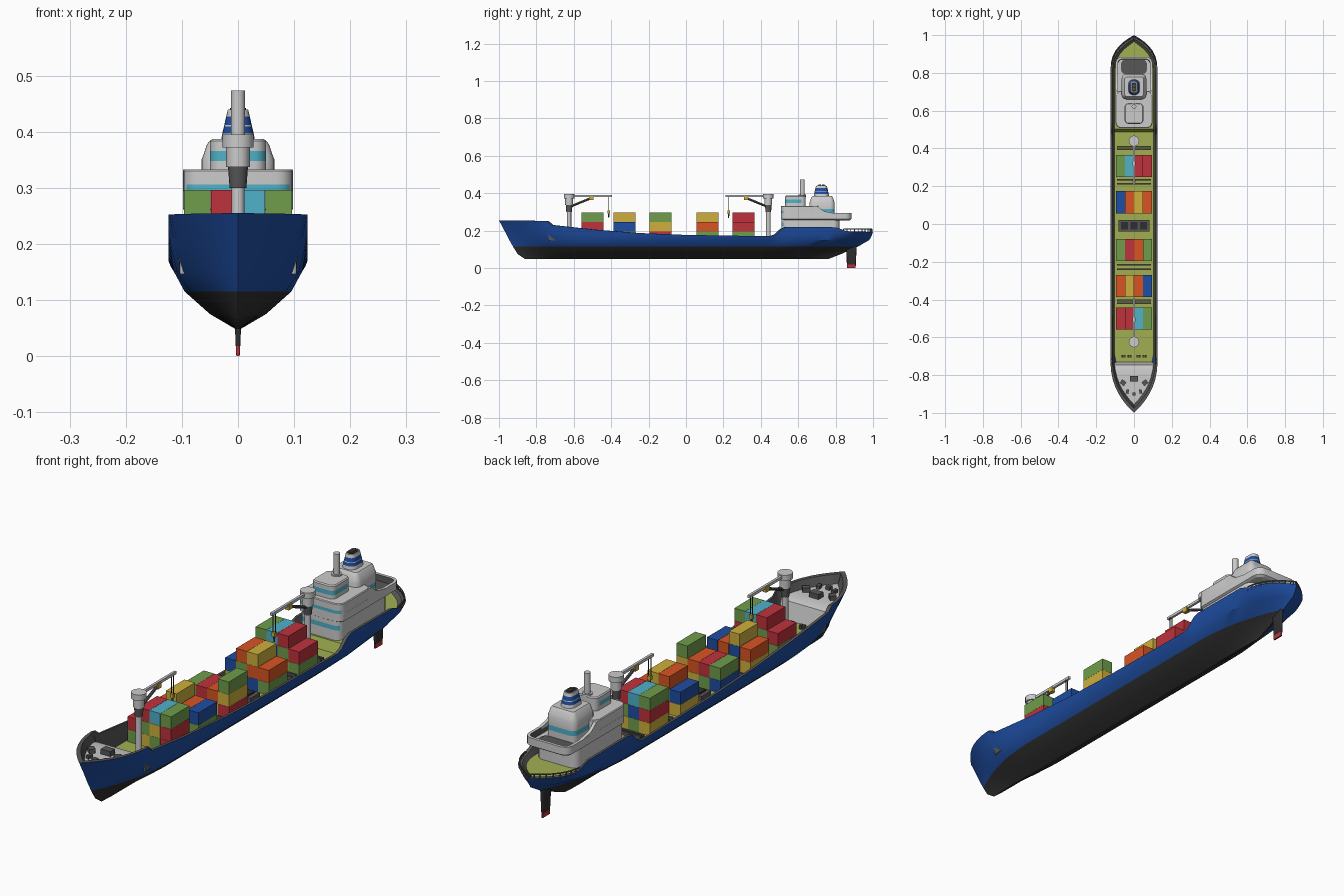
import bpy, bmesh, math, random
from mathutils import Vector

if "Cube" in bpy.data.objects:
    bpy.data.objects.remove(bpy.data.objects["Cube"])
random.seed(4)

COL = dict(blue=(.013, .075, .36), black=(.028, .028, .028), dark_grey=(.095, .095, .095),
           light_grey=(.6, .6, .6), lime=(.36, .43, .085), green=(.16, .34, .07),
           red=(.52, .032, .045), orange=(.69, .09, .017), yellow=(.62, .43, .045), cyan=(.08, .44, .58))
MAT = {}
for n, c in COL.items():
    MAT[n] = bpy.data.materials.new(n)
    MAT[n].diffuse_color = (*c, 1)


def finish(bm, name, mats, smooth=None):
    bmesh.ops.recalc_face_normals(bm, faces=bm.faces)
    me = bpy.data.meshes.new(name)
    bm.to_mesh(me)
    bm.free()
    ob = bpy.data.objects.new(name, me)
    bpy.context.collection.objects.link(ob)
    for m in mats:
        me.materials.append(MAT[m])
    if smooth:
        bpy.ops.object.select_all(action='DESELECT')
        ob.select_set(True)
        bpy.context.view_layer.objects.active = ob
        bpy.ops.object.shade_smooth_by_angle(angle=math.radians(smooth))
    return ob


def box(name, c, s, mat, rot=0):
    bm = bmesh.new()
    bmesh.ops.create_cube(bm, size=1)
    for v in bm.verts:
        v.co = Vector((v.co.x * s[0], v.co.y * s[1], v.co.z * s[2]))
    ob = finish(bm, name, [mat])
    ob.location = c
    ob.rotation_euler.z = rot
    return ob


def rod(name, a, b, r, mat, r2=None, n=16):
    a, b = Vector(a), Vector(b)
    bm = bmesh.new()
    bmesh.ops.create_cone(bm, cap_ends=True, segments=n, radius1=r, radius2=r2 or r, depth=(b - a).length)
    ob = finish(bm, name, [mat], 35)
    ob.location = (a + b) / 2
    ob.rotation_euler = (b - a).to_track_quat('Z', 'Y').to_euler()
    return ob


def prism(name, w, y0, y1, r, sections, mats, rule=None):
    """Rounded-rectangle loft; sections are (z, inset); rule(section, face) gives the material index."""
    bm = bmesh.new()
    rings = []
    for z, i in sections:
        rr, ring = max(r - i, .001), []
        for k, (sx, sy) in enumerate(((1, 1), (-1, 1), (-1, -1), (1, -1))):
            cx = sx * (w - i - rr)
            cy = (y1 - i - rr) if sy > 0 else (y0 + i + rr)
            for j in range(6):
                a = math.pi / 2 * (k + j / 5)
                ring.append(bm.verts.new((cx + rr * math.cos(a), cy + rr * math.sin(a), z)))
        rings.append(ring)
    for s in range(len(rings) - 1):
        for j in range(24):
            k = (j + 1) % 24
            f = bm.faces.new((rings[s][j], rings[s][k], rings[s + 1][k], rings[s + 1][j]))
            f.normal_update()
            f.material_index = rule(s, f) if rule else 0
    bm.faces.new(rings[0])
    bm.faces.new(rings[-1])
    return finish(bm, name, mats, 35)


def interp(pts, y):
    for (a, p), (b, q) in zip(pts, pts[1:]):
        if y <= b:
            return p + (q - p) * max(0, (y - a) / (b - a))
    return pts[-1][1]


# hull: stations along the length, levels from keel to rim, then bulwark inside and deck
SHEER = [(-1, .255), (-.745, .252), (-.72, .23), (-.5, .206), (-.25, .187), (0, .177), (.45, .17),
         (.48, .18), (.51, .21), (.54, .22), (.8, .218), (.86, .197), (1, .193)]
DECK = [(-.79, .222), (-.765, .215), (-.75, .146), (.5, .146), (.515, .185), (1, .183)]
YS = [-1, -.99, -.975, -.955, -.93, -.9, -.865, -.83, -.79, -.765, -.75, -.745, -.72, -.6, -.5, -.37, -.25, 0,
      .2, .35, .45, .465, .48, .5, .515, .54, .6, .7, .75, .8, .83, .86, .89, .92, .945, .965, .98, .992, 1]


def breadth(t, b, ab, pb, a_s, ps):
    f = 1 - (1 - min(1, t / ab)) ** pb
    return b * f * (1 - (1 - min(1, (1 - t) / a_s)) ** ps)


# z, half breadth, stem y, stern y, bow length, bow power, stern length, stern power
LEVELS = [(.048, .004, -.86, .76, .05, 2, .05, 2), (.075, .05, -.9, .83, .22, 1.8, .25, 1.8),
          (.115, .095, -.925, .92, .2, 1.9, .22, 2), (.15, .114, -.945, .98, .18, 2, .15, 2.4),
          (None, .12, -.972, .992, .16, 2.2, .11, 2.8), (None, .124, -1, 1, .14, 2.4, .1, 3)]


def top_breadth(y):
    return breadth((y + 1) / 2, *[LEVELS[5][i] for i in (1, 4, 5, 6, 7)])


bm = bmesh.new()
grid = []
for y in YS:
    t, top, row = (y + 1) / 2, interp(SHEER, y), []
    for k, (z, b, s0, s1, *sh) in enumerate(LEVELS):
        if z is None:
            z = top if k == 5 else .15 + (top - .15) * .5
        row.append((breadth(t, b, *sh), s0 + (s1 - s0) * t, z))
    hb = row[-1][0]
    row.insert(0, (0, row[0][1], row[0][2]))
    row.append((max(0, hb - .01), y * .985, top))
    row.append((max(0, hb - .02), y * .975, interp(DECK, y)))
    row.append((0, y * .975, interp(DECK, y)))
    grid.append([bm.verts.new(p) for p in row])
for i in range(len(YS) - 1):
    for k in range(9):
        f = bm.faces.new((grid[i][k], grid[i + 1][k], grid[i + 1][k + 1], grid[i][k + 1]))
        f.material_index = (0, 0, 0, 1, 1, 1, 2, 2, 4 if YS[i] > -.751 else 3)[k]
geom = bm.verts[:] + bm.edges[:] + bm.faces[:]
bmesh.ops.mirror(bm, geom=geom, axis='X', merge_dist=1e-5)
bmesh.ops.remove_doubles(bm, verts=bm.verts, dist=1e-5)
finish(bm, 'hull', ['black', 'blue', 'dark_grey', 'light_grey', 'lime'], 28)

# rudder with red tip
prism('rudder', .009, .855, .913, .008, [(0, .006), (.018, .005), (.13, 0)], ['black', 'red'],
      lambda s, f: 1 if s == 0 else 0)

# containers: colour stacks from bottom to top, port to starboard
R, G, B, Y, O, C = 'red', 'green', 'blue', 'yellow', 'orange', 'cyan'
STACKS = {-.5: [(G, R), (Y, G, R), (G, Y, C), (R, R, G)],
          -.328: [(Y, O), (R, B, Y), (G, O), (G, B)],
          -.137: [(B, G), (G, R), (Y, O), (R, Y, G)],
          .115: [(Y, B), (R, G, O), (B, O, Y), (G, O)],
          .307: [(Y, R, G), (G, B, C), (Y, G, R), (G, R)]}
for y, cols in STACKS.items():
    for i, stack in enumerate(cols):
        for k, c in enumerate(stack):
            box('container', (-.0725 + .0483 * i, y, .171 + .05 * k), (.0475, .117, .0495), c)

# hatch coamings and centre hatch between the stacks
for y in (.41, .395, .235, .212, -.215, -.24, -.405, -.42):
    box('hatch_bar', (0, y, .152), (.18, .008, .016), 'dark_grey')
box('centre_hatch', (0, -.01, .155), (.165, .06, .025), 'dark_grey')
for x in (-.05, 0, .05):
    box('hatch_cover', (x, -.01, .17), (.035, .04, .008), 'black')

# deck cranes
for y0, d in ((-.625, 1), (.44, -1)):
    P = lambda dy, z: (0, y0 + d * dy, z)
    rod('crane_post', P(0, .14), P(0, .31), .0115, 'light_grey')
    rod('crane_collar', P(0, .3), P(0, .34), .015, 'dark_grey', .018)
    rod('crane_housing', P(0, .337), P(0, .376), .021, 'light_grey')
    rod('crane_head', P(0, .372), P(0, .395), .028, 'light_grey')
    box('crane_arm', P(.115, .385), (.01, .23, .011), 'light_grey')
    rod('crane_strut', P(.01, .33), P(.12, .375), .006, 'dark_grey', n=8)
    box('crane_joint', P(.12, .375), (.016, .022, .02), 'yellow')
    for x in (-.005, .005):
        rod('crane_cable', (x, y0 + d * .212, .382), (x, y0 + d * .212, .3), .002, 'black', n=6)
    box('crane_block', P(.212, .3), (.014, .014, .016), 'yellow')
    rod('crane_hook', P(.212, .292), P(.212, .268), .005, 'dark_grey', .002, 8)

# superstructure tiers; windows are painted faces
front = lambda band: (lambda s, f: 1 if s == band and abs(f.normal.y) > .5 and f.calc_center_median().y < .6 else 0)
prism('deckhouse_base', .09, .51, .82, .03, [(.14, 0), (.225, 0), (.243, 0), (.262, 0)],
      ['light_grey', 'cyan'], front(1))
prism('balcony', .098, .508, .885, .035,
      [(.255, .01), (.262, 0), (.293, 0), (.293, .012), (.268, .014)], ['light_grey', 'dark_grey'],
      lambda s, f: 1 if s == 3 else 0)
prism('balcony_floor', .068, .795, .868, .02, [(.268, 0), (.271, 0)], ['dark_grey'])
prism('deckhouse_main', .0975, .508, .705, .03, [(.262, 0), (.293, 0), (.306, 0), (.33, 0), (.333, .003)],
      ['light_grey', 'cyan'], front(1))
prism('bridge', .05, .53, .64, .022, [(.33, 0), (.348, 0), (.366, 0), (.383, 0), (.387, .004)],
      ['light_grey', 'cyan'], lambda s, f: 1 if s == 1 and f.calc_center_median().y < .6 else 0)
prism('funnel_house', .065, .66, .795, .025,
      [(.265, 0), (.296, 0), (.316, 0), (.35, 0), (.36, .004), (.378, .01), (.385, .016)],
      ['light_grey', 'cyan'], lambda s, f: 1 if s == 1 else 0)
WING = [(.68, .285), (.68, .333), (.705, .33), (.72, .316), (.74, .303), (.79, .293), (.79, .285)]
for s in (-1, 1):
    bm = bmesh.new()
    f = bm.faces.new([bm.verts.new((s * .085, y, z)) for y, z in WING])
    ex = bmesh.ops.extrude_face_region(bm, geom=[f])
    for v in ex['geom']:
        if isinstance(v, bmesh.types.BMVert):
            v.co.x = s * .0978
    finish(bm, 'side_wing', ['light_grey'])

# funnel and mast
prism('funnel', .031, .682, .766, .028, [(.38, 0), (.397, .003), (.409, .006), (.412, .0065), (.427, .01), (.44, .013)],
      ['light_grey', 'blue'], lambda s, f: 1 if s in (1, 3) else 0)
prism('funnel_mouth', .014, .7, .748, .012, [(.438, 0), (.442, 0)], ['black'])
for y in (.715, .733):
    rod('exhaust_pipe', (0, y, .438), (0, y, .446), .007, 'dark_grey')
rod('mast', (0, .622, .38), (0, .622, .473), .0125, 'light_grey')
rod('mast_foot', (0, .622, .38), (0, .622, .392), .02, 'light_grey')

# windlass, bollards and deck fittings
box('windlass', (0, -.82, .231), (.042, .03, .022), 'dark_grey')
for s in (-1, 1):
    box('winch', (s * .058, -.84, .23), (.028, .024, .018), 'dark_grey', s * .7)
    box('bow_bollard', (s * .035, -.887, .228), (.014, .022, .014), 'dark_grey', s * .2)
    for x in (.018, .03, .05, .062):
        box('deck_bollard', (s * x, -.7, .154), (.009, .014, .018), 'dark_grey')
box('bow_bollard_centre', (0, -.9, .228), (.018, .018, .014), 'dark_grey')

# stern rail
half = [.845, .865, .885, .905, .925, .945, .962, .976, .987, .994]
pts = [(top_breadth(y) - .004, y - .004) for y in half] + [(0, .994)]
pts += [(-x, y) for x, y in reversed(pts[:-1])]
for (x0, ya), (x1, yb) in zip(pts, pts[1:]):
    rod('stern_rail', (x0, ya, .208), (x1, yb, .208), .0028, 'dark_grey', n=8)
    rod('rail_stanchion', (x0, ya, .188), (x0, ya, .208), .0025, 'dark_grey', n=6)

for m in bpy.data.materials:
    if m.users and not m.is_grease_pencil:
        m.use_nodes = True
        m.node_tree.nodes["Principled BSDF"].inputs["Base Color"].default_value = m.diffuse_color
